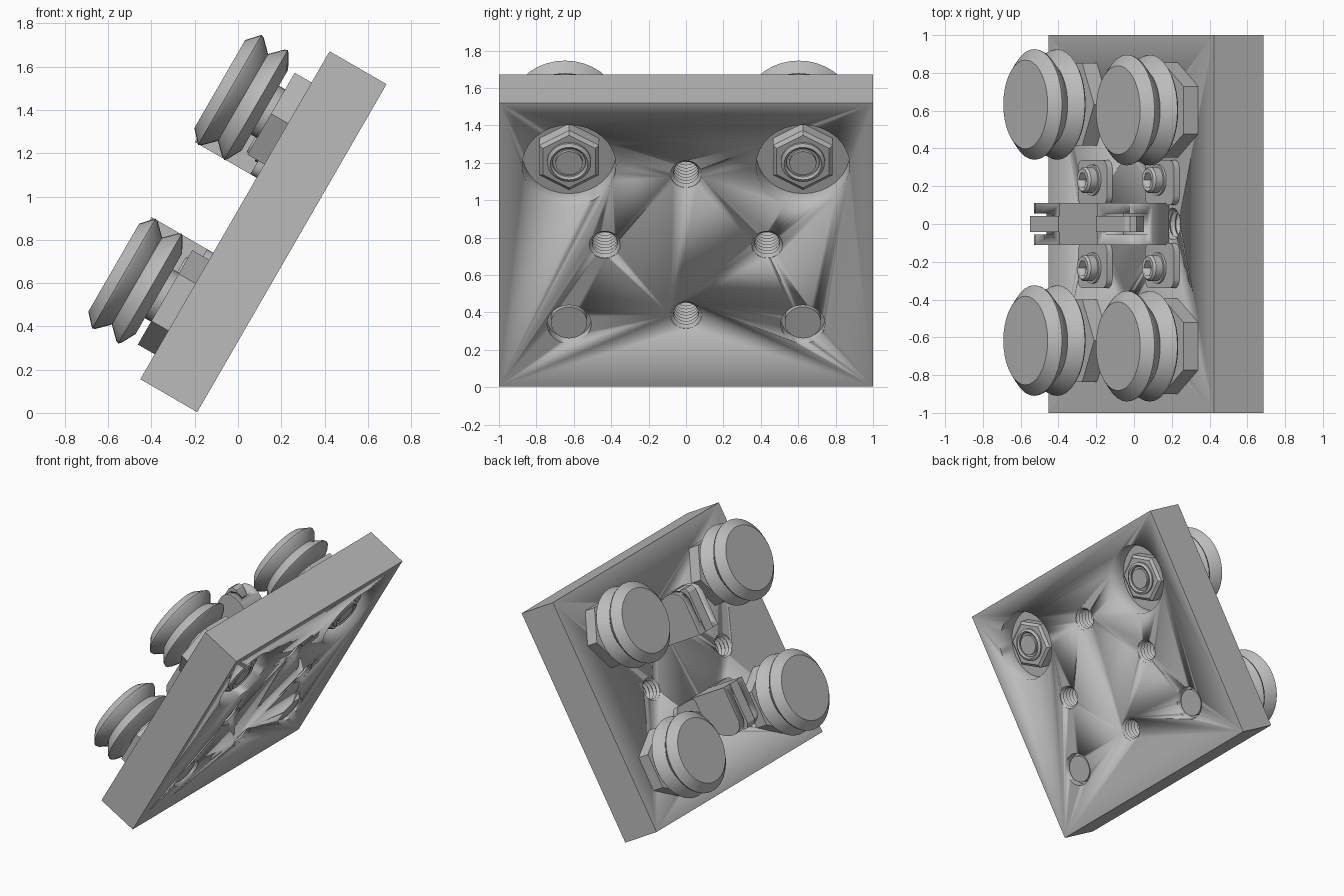
import bpy, bmesh, math
from mathutils import Matrix, Vector

if "Cube" in bpy.data.objects:
    bpy.data.objects.remove(bpy.data.objects["Cube"])

grey = bpy.data.materials.new("light grey metal")
grey.use_nodes = True
grey.diffuse_color = (0.5, 0.5, 0.5, 1)
grey.node_tree.nodes["Principled BSDF"].inputs["Base Color"].default_value = (0.5, 0.5, 0.5, 1)

# Everything is modelled flat (x along the plate, z out of it), then tilted
TILT = Matrix.Translation((0.1175, 0, 0.8375)) @ Matrix.Rotation(math.radians(-60), 4, 'Y')
TOP = 0.152          # half thickness of the plate
ROW, SIDE = 0.49, 0.625


def finish(name, bm, smooth=True):
    bmesh.ops.recalc_face_normals(bm, faces=bm.faces)
    mesh = bpy.data.meshes.new(name)
    bm.to_mesh(mesh)
    bm.free()
    mesh.materials.append(grey)
    obj = bpy.data.objects.new(name, mesh)
    bpy.context.collection.objects.link(obj)
    obj.matrix_world = TILT
    if smooth:
        activate(obj)
        bpy.ops.object.shade_smooth_by_angle(angle=math.radians(28))
    return obj


def activate(obj):
    bpy.ops.object.select_all(action='DESELECT')
    obj.select_set(True)
    bpy.context.view_layer.objects.active = obj


def lathe(name, profile, at, sides=32, turn=0.0, closed=False):
    """Spin (radius, height) points about z; caps the ends unless closed into a ring."""
    bm = bmesh.new()
    rings = [[bm.verts.new((at[0] + r * math.cos(turn + math.tau * i / sides),
                            at[1] + r * math.sin(turn + math.tau * i / sides), h))
              for i in range(sides)] for r, h in profile]
    pairs = list(zip(rings, rings[1:]))
    if closed:
        pairs.append((rings[-1], rings[0]))
    for a, b in pairs:
        for i in range(sides):
            j = (i + 1) % sides
            bm.faces.new((a[i], a[j], b[j], b[i]))
    if not closed:
        bm.faces.new(rings[0])
        bm.faces.new(rings[-1])
    return finish(name, bm)


def prism(name, points, depth, axis, bevel=0.0):
    """Extrude a flat outline of vectors along an axis, optionally rounding the extruded edges."""
    bm = bmesh.new()
    face = bm.faces.new([bm.verts.new(p) for p in points])
    out = bmesh.ops.extrude_face_region(bm, geom=[face])
    moved = [v for v in out['geom'] if isinstance(v, bmesh.types.BMVert)]
    bmesh.ops.translate(bm, verts=moved, vec=Vector(axis) * depth)
    if bevel:
        edges = [e for e in bm.edges
                 if abs((e.verts[0].co - e.verts[1].co).normalized().dot(Vector(axis))) > 0.99]
        bmesh.ops.bevel(bm, geom=edges, offset=bevel, segments=4, affect='EDGES', profile=0.5)
    return finish(name, bm)


def box(name, x0, x1, y0, y1, z0, z1, bevel=0.0):
    corners = [(x0, y0, z0), (x1, y0, z0), (x1, y1, z0), (x0, y1, z0)]
    return prism(name, corners, z1 - z0, (0, 0, 1), bevel)


def cut(obj, cutters):
    for c in cutters:
        c.hide_render = True
        mod = obj.modifiers.new("cut", 'BOOLEAN')
        mod.operation, mod.solver, mod.object = 'DIFFERENCE', 'EXACT', c
        activate(obj)
        bpy.ops.object.modifier_apply(modifier=mod.name)
        bpy.data.objects.remove(c)


def drill(r, at, z0, z1, sides=32):
    return lathe("cutter", [(r, z0), (r, z1)], at, sides)


# Plate with counterbores, plain bolt holes and threaded holes
plate = box("plate", -0.875, 0.875, -1, 1, -TOP, TOP)
threaded = [(0.435, 0), (-0.435, 0), (0, 0.434), (0, -0.434)]
cutters = [drill(0.084, p, -0.3, 0.3) for p in threaded]
for s in (-1, 1):
    cutters.append(drill(0.25, (ROW, s * SIDE), -0.3, -0.02))
    cutters.append(drill(0.118, (-ROW, s * SIDE), -0.3, -0.09))
cut(plate, cutters)

# Thread ridges lining the holes
for p in threaded:
    turns = 9
    pitch = 2 * (TOP - 0.004) / turns
    zig = []
    for i in range(turns):
        z = -TOP + 0.004 + i * pitch
        zig += [(0.083, z), (0.067, z + pitch * 0.5)]
    zig += [(0.083, TOP - 0.004), (0.088, TOP - 0.004), (0.088, 0.004 - TOP)]
    lathe("hole_thread", zig, p, 24, closed=True)

# Grooved wheels on hexagonal spacers, with bolts
wheel_profile = [(0.10, 0.275), (0.215, 0.275), (0.283, 0.312), (0.293, 0.322), (0.288, 0.336),
                 (0.232, 0.392), (0.288, 0.448), (0.293, 0.462), (0.283, 0.472), (0.235, 0.516)]
for row in (-1, 1):
    shift = -0.022 if row > 0 else 0.008
    for s in (-1, 1):
        at = (row * ROW, s * SIDE + shift)
        hole = (row * ROW, s * SIDE)
        lathe("wheel", wheel_profile, at, 36)
        lathe("hex_spacer", [(0.252, TOP), (0.252, 0.242)], at, 6, math.pi / 6 if row > 0 else 0)
        lathe("spacer_washer", [(0.13, 0.24), (0.13, 0.28)], at)
        if row > 0:
            lathe("hex_nut", [(0.184, -0.02), (0.184, -0.095), (0.162, -0.11)], hole, 6)
            lathe("nut_collar", [(0.118, -0.1), (0.118, -0.122), (0.1, -0.132),
                                 (0.088, -0.122), (0.088, -0.1)], hole, closed=True)
            lathe("bolt_end", [(0.072, -0.05), (0.072, -0.128)], hole)
        else:
            lathe("bolt_end", [(0.097, -0.08), (0.097, -0.135)], hole)

# Two mirrored clamps between the wheels
body_outline = [(0.2, TOP), (0.4, TOP), (0.43, 0.19), (0.475, 0.23), (0.512, 0.28), (0.532, 0.33),
                (0.538, 0.38), (0.53, 0.42), (0.505, 0.455), (0.46, 0.475), (0.2, 0.475)]
for s in (-1, 1):
    def span(a, b):
        return (a * s, b * s) if s > 0 else (b * s, a * s)

    body = prism("clamp_body", [(x * s, -0.11, z) for x, z in body_outline], 0.22, (0, 1, 0))
    cut(body, [box("cutter", *span(0.28, 0.7), -0.055, 0.055, 0.36, 0.6)])
    tongue = [(0.2, 0.33), (0.46, 0.33), (0.51, 0.38), (0.535, 0.43), (0.53, 0.465),
              (0.5, 0.482), (0.2, 0.482)]
    prism("clamp_tongue", [(x * s, -0.042, z) for x, z in tongue], 0.084, (0, 1, 0))
    for side in (-1, 1):
        y0, y1 = sorted((side * 0.1, side * 0.34))
        box("clamp_foot", *span(0.2, 0.51), y0, y1, TOP, 0.185, 0.05)
        at = (0.345 * s, side * 0.233)
        lathe("screw_washer", [(0.082, 0.18), (0.082, 0.198)], at)
        head = lathe("screw_head", [(0.07, 0.19), (0.07, 0.24), (0.06, 0.252)], at, 24)
        cut(head, [drill(0.042, at, 0.21, 0.3, 6)])
